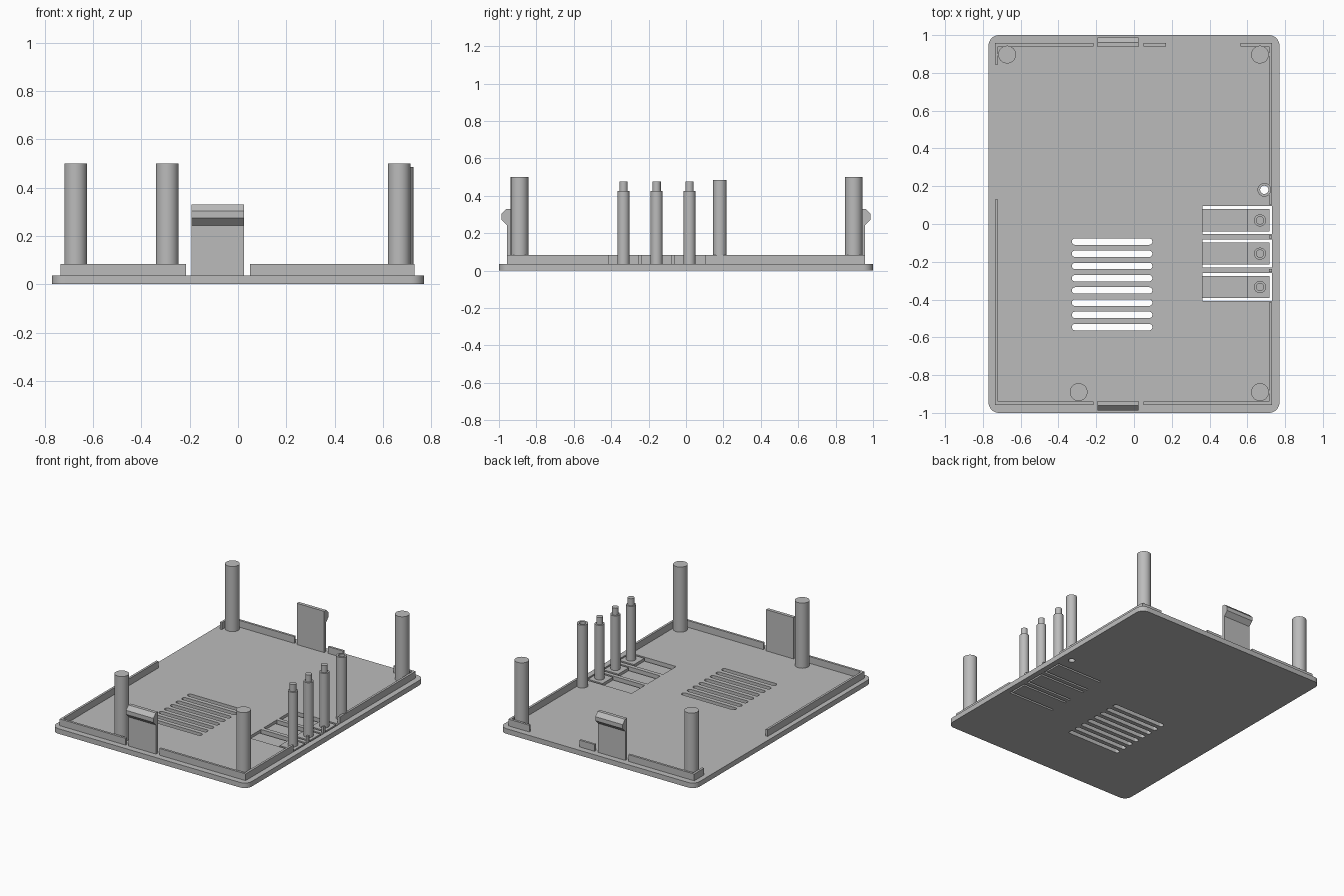
import bpy, bmesh
from math import pi, sin, cos, radians
from mathutils import Matrix

cube = bpy.data.objects.get("Cube")
if cube:
    bpy.data.objects.remove(cube)

grey = bpy.data.materials.new("light grey plastic")
grey.use_nodes = True
grey.diffuse_color = (0.5, 0.5, 0.5, 1)
grey.node_tree.nodes["Principled BSDF"].inputs["Base Color"].default_value = (0.5, 0.5, 0.5, 1)


def rect(x0, x1, y0, y1):
    return [(x0, y0), (x1, y0), (x1, y1), (x0, y1)]


def rounded(x0, x1, y0, y1, r, steps=8):
    pts = []
    corners = [(x1 - r, y1 - r), (x0 + r, y1 - r), (x0 + r, y0 + r), (x1 - r, y0 + r)]
    for q, (cx, cy) in enumerate(corners):
        for i in range(steps + 1):
            a = (q + i / steps) * pi / 2
            pts.append((cx + r * cos(a), cy + r * sin(a)))
    return pts


def circle(x, y, r, n=40):
    return [(x + r * cos(2 * pi * i / n), y + r * sin(2 * pi * i / n)) for i in range(n)]


def prism(name, outlines, z0, z1, matrix=None):
    """Extrude an outline (any further outlines are holes) from z0 to z1."""
    curve = bpy.data.curves.new(name, 'CURVE')
    curve.dimensions = '2D'
    curve.fill_mode = 'BOTH'
    curve.extrude = (z1 - z0) / 2
    for pts in outlines:
        spline = curve.splines.new('POLY')
        spline.points.add(len(pts) - 1)
        for p, (x, y) in zip(spline.points, pts):
            p.co = (x, y, 0, 1)
        spline.use_cyclic_u = True
    temp = bpy.data.objects.new(name + " outline", curve)
    bpy.context.collection.objects.link(temp)
    graph = bpy.context.evaluated_depsgraph_get()
    mesh = bpy.data.meshes.new_from_object(temp.evaluated_get(graph))
    bpy.data.objects.remove(temp)
    bpy.data.curves.remove(curve)

    bm = bmesh.new()
    bm.from_mesh(mesh)
    bmesh.ops.remove_doubles(bm, verts=bm.verts, dist=0.0001)
    bmesh.ops.translate(bm, verts=bm.verts, vec=(0, 0, (z0 + z1) / 2))
    if matrix:
        bmesh.ops.transform(bm, verts=bm.verts, matrix=matrix)
    bmesh.ops.recalc_face_normals(bm, faces=bm.faces)
    bm.to_mesh(mesh)
    bm.free()
    mesh.materials.clear()
    mesh.materials.append(grey)
    obj = bpy.data.objects.new(name, mesh)
    bpy.context.collection.objects.link(obj)
    bpy.ops.object.select_all(action='DESELECT')
    obj.select_set(True)
    bpy.context.view_layer.objects.active = obj
    bpy.ops.object.shade_smooth_by_angle(angle=radians(30))
    return obj


FLOOR, RIM = 0.036, 0.084
BUTTONS = (0.019, -0.157, -0.334)
PIN_X = 0.667
TUBE = (0.69, 0.181)

# Base plate with vent slots, button openings and the tube hole
holes = [circle(*TUBE, 0.022)]
for i in range(8):
    y = -0.093 - i * 0.0647
    holes.append(rounded(-0.329, 0.097, y - 0.017, y + 0.017, 0.0165))
for y in BUTTONS:
    holes.append(rect(0.363, 0.73, y - 0.073, y + 0.075))
prism("base_plate", [rounded(-0.77, 0.77, -1, 1, 0.055)] + holes, 0, FLOOR)

# Flexible button tongues: thin hinge, thick pad and stepped pin
for i, y in enumerate(BUTTONS, 1):
    prism(f"button_hinge_{i}", [rect(0.36, 0.603, y - 0.058, y + 0.06)], 0, 0.016)
    prism(f"button_pad_{i}", [rect(0.602, 0.718, y - 0.058, y + 0.06)], 0, FLOOR)
    prism(f"button_pin_{i}", [circle(PIN_X, y, 0.032)], FLOOR - 0.002, 0.425)
    prism(f"button_pin_tip_{i}", [circle(PIN_X, y, 0.022)], 0.424, 0.475)

# Hollow light tube
prism("light_tube", [circle(*TUBE, 0.036), circle(*TUBE, 0.022)], FLOOR - 0.002, 0.484)

# Corner posts
for i, (x, y) in enumerate([(-0.672, 0.897), (0.667, 0.897), (0.667, -0.89), (-0.293, -0.89)], 1):
    prism(f"post_{i}", [circle(x, y, 0.047)], FLOOR - 0.002, 0.5)

# Broken locating rim around the edge
W = 0.016
rim = {
    "front_rim_right": rect(-0.735, -0.215, -0.957, -0.957 + W),
    "front_rim_left": rect(0.05, 0.73, -0.957, -0.957 + W),
    "back_rim_right": rect(-0.735, -0.215, 0.957 - W, 0.957),
    "back_rim_middle": rect(0.05, 0.17, 0.957 - W, 0.957),
    "back_rim_left": rect(0.565, 0.73, 0.957 - W, 0.957),
    "right_rim_front": rect(-0.735, -0.735 + W, -0.957, 0.13),
    "right_rim_back": rect(-0.735, -0.735 + W, 0.845, 0.957),
    "left_rim_front": rect(0.73 - W, 0.73, -0.957, -0.415),
    "left_rim_back": rect(0.73 - W, 0.73, 0.103, 0.957),
    "left_rib_front": rect(0.73 - W, 0.73, -0.254, -0.237),
    "left_rib_back": rect(0.73 - W, 0.73, -0.078, -0.06),
}
for name, outline in rim.items():
    prism(name, [outline], FLOOR - 0.002, RIM)

# Snap latches: hooked profile (depth, height) swept across the width
profile = [(0.936, FLOOR - 0.002), (0.957, FLOOR - 0.002), (0.957, 0.243), (0.987, 0.273),
           (0.987, 0.302), (0.96, 0.33), (0.936, 0.33)]
for name, side in (("front_latch", -1), ("back_latch", 1)):
    to_side = Matrix(((0, 0, 1, 0), (side, 0, 0, 0), (0, 1, 0, 0), (0, 0, 0, 1)))
    prism(name, [profile], -0.192, 0.024, to_side)
